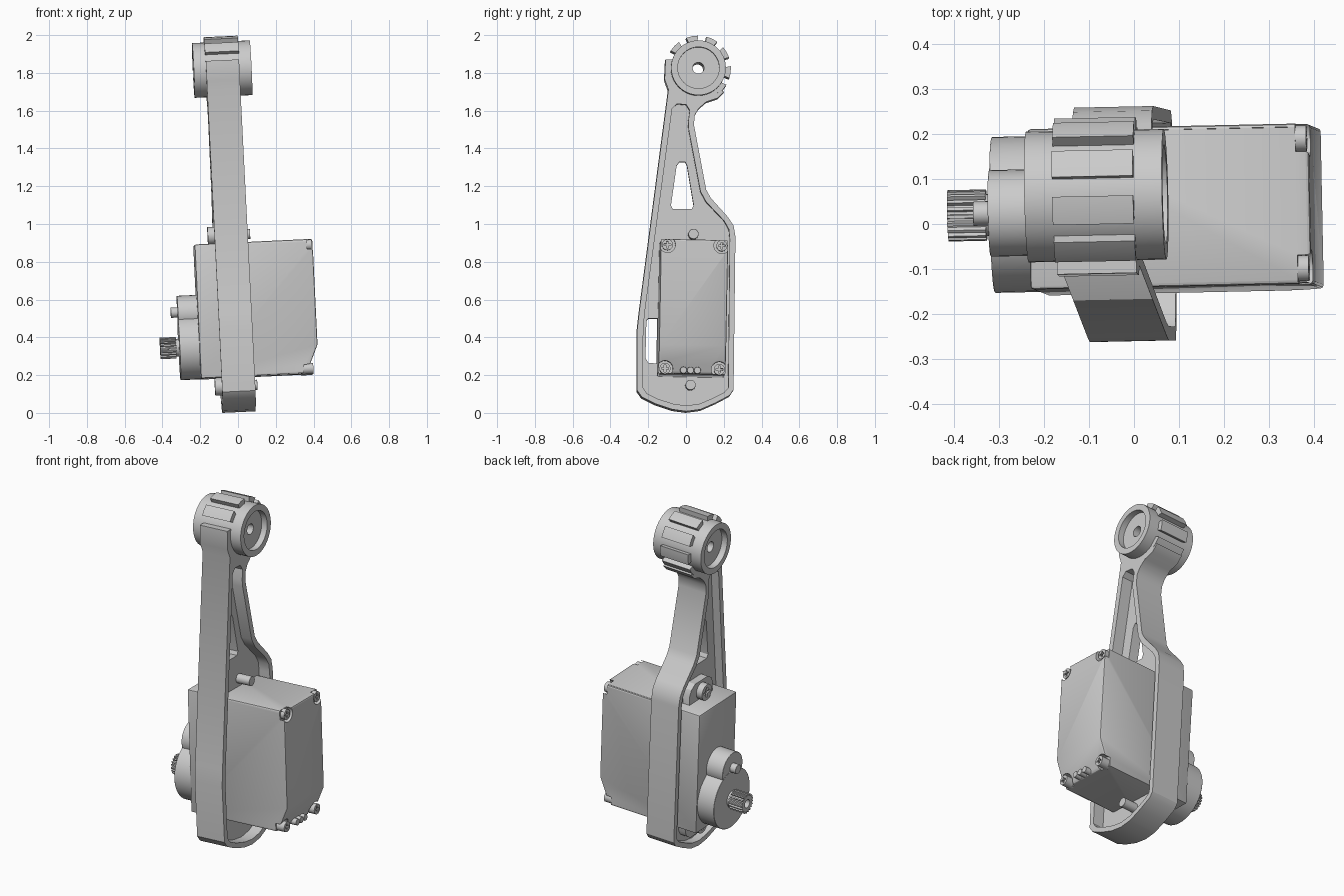
import bpy, bmesh
from math import sin, cos, pi, radians
from mathutils import Matrix, Vector

if "Cube" in bpy.data.objects:
    bpy.data.objects.remove(bpy.data.objects["Cube"])

ALONG_X = Matrix(((0, 0, 1), (1, 0, 0), (0, 1, 0))).to_4x4()    # profile in (y, z)
ALONG_Y = Matrix(((1, 0, 0), (0, 0, -1), (0, 1, 0))).to_4x4()   # profile in (x, z)

# Slight lean of the whole model, and the extra roll of the motor unit
LEAN = (Matrix.Translation((0.005, 0, 0)) @ Matrix.Rotation(radians(-2.75), 4, 'Y')
        @ Matrix.Rotation(radians(1.2), 4, 'Z'))
ROLL = (Matrix.Translation((0, 0, 0.55)) @ Matrix.Rotation(radians(-1.1), 4, 'X')
        @ Matrix.Translation((0, 0, -0.55)))


def circle(cy, cz, r, n=32):
    return [(cy + r * cos(2 * pi * i / n), cz + r * sin(2 * pi * i / n)) for i in range(n)]


def link(name, mesh, matrix):
    mesh.name = name
    ob = bpy.data.objects.new(name, mesh)
    bpy.context.collection.objects.link(ob)
    ob.matrix_world = matrix
    return ob


def prism(name, loops, a, b, motor=True, axis=ALONG_X):
    """Fill the loops (inner loops become holes) and extrude from a to b."""
    cu = bpy.data.curves.new(name, 'CURVE')
    cu.dimensions, cu.fill_mode, cu.extrude = '2D', 'BOTH', abs(b - a) / 2
    for pts in loops:
        sp = cu.splines.new('POLY')
        sp.points.add(len(pts) - 1)
        for p, (u, v) in zip(sp.points, pts):
            p.co = (u, v, 0, 1)
        sp.use_cyclic_u = True
    tmp = bpy.data.objects.new(name + "_tmp", cu)
    bpy.context.collection.objects.link(tmp)
    me = bpy.data.meshes.new_from_object(tmp)
    bpy.data.objects.remove(tmp)
    me.transform(axis @ Matrix.Translation((0, 0, (a + b) / 2)))
    bm = bmesh.new()
    bm.from_mesh(me)
    bmesh.ops.remove_doubles(bm, verts=bm.verts, dist=1e-5)
    bmesh.ops.recalc_face_normals(bm, faces=bm.faces)
    bm.to_mesh(me)
    bm.free()
    return link(name, me, LEAN @ ROLL if motor else LEAN)


def lathe(name, profile, cy, cz, n=40, motor=True):
    """Revolve a closed (radius, x) profile about an axis along x."""
    bm = bmesh.new()
    rings = [[bm.verts.new((x, cy + r * cos(2 * pi * i / n), cz + r * sin(2 * pi * i / n)))
              for r, x in profile] for i in range(n)]
    k = len(profile)
    for i in range(n):
        p, q = rings[i], rings[(i + 1) % n]
        for j in range(k):
            bm.faces.new((p[j], p[(j + 1) % k], q[(j + 1) % k], q[j]))
    bmesh.ops.recalc_face_normals(bm, faces=bm.faces)
    me = bpy.data.meshes.new(name)
    bm.to_mesh(me)
    bm.free()
    return link(name, me, LEAN @ ROLL if motor else LEAN)


def bevel(ob, width, segments=2):
    m = ob.modifiers.new("bevel", 'BEVEL')
    m.width, m.segments, m.limit_method = width, segments, 'ANGLE'
    m.angle_limit = radians(40)


def screw(name, y, z, base, tip, r):
    """Screw head from base to tip, with a cross slot in the tip face."""
    d = 0.014 if tip > base else -0.014
    a, b = 0.62 * r, 0.16 * r
    quarter = [(a, -b), (a, b), (b, b)]
    cross = []
    for i in range(4):
        c, s = round(cos(i * pi / 2)), round(sin(i * pi / 2))
        cross += [(y + c * u - s * v, z + s * u + c * v) for u, v in quarter]
    prism(name + "_base", [circle(y, z, r, 24)], base, tip - d)
    prism(name + "_face", [circle(y, z, r, 24), cross], tip - d, tip)


# Arm: raised rim and recessed web
outer = [(-.11, 1.87), (-.115, 1.765), (-.095, 1.71), (-.25, .53), (-.26, .44), (-.26, .115),
         (-.235, .08), (-.165, .045), (-.075, .015), (0, .005), (.075, .015), (.155, .05),
         (.23, .09), (.25, .12), (.26, .93), (.25, .99), (.22, 1.035), (.13, 1.135),
         (.105, 1.18), (.04, 1.525), (.045, 1.575), (.065, 1.61), (.105, 1.645),
         (.165, 1.665), (.2, 1.7), (.08, 1.73), (-.02, 1.78), (-.07, 1.87)]
pocket = [(-.075, 1.61), (-.05, 1.635), (0, 1.63), (.018, 1.6), (.01, 1.54), (.012, 1.5),
          (.075, 1.17), (.105, 1.115), (.2, 1.015), (.225, .97), (.23, .92), (.222, .13),
          (.2, .105), (.14, .075), (.07, .045), (0, .035), (-.07, .045), (-.15, .07),
          (-.21, .1), (-.23, .13), (-.228, .44), (-.22, .53)]
window = [(-.05, 1.31), (-.035, 1.33), (-.005, 1.33), (.005, 1.31),
          (.04, 1.1), (.03, 1.08), (-.07, 1.08), (-.08, 1.1)]
slot = [(-.21, .49), (-.2, .5), (-.14, .5), (-.14, .26), (-.2, .265), (-.215, .29)]
prism("arm_rim", [outer, pocket], -.088, .088, motor=False)
prism("arm_web", [pocket, window, slot], -.04, .02, motor=False)

# Hub with dished ends, through hole and dovetail teeth
HY, HZ = .063, 1.823
half = [(.03, .118), (.11, .118), (.11, .153), (.145, .153)]
lathe("hub", half + [(r, -x) for r, x in reversed(half)], HY, HZ, motor=False)
teeth = []
for deg in (137, 101, 65, 30, -7, -41):
    c, s = cos(radians(deg)), sin(radians(deg))
    teeth.append([(HY + c * r - s * t, HZ + s * r + c * t)
                  for r, t in ((.135, -.022), (.17, -.032), (.173, 0), (.17, .032), (.135, .022))])
prism("hub_teeth", teeth, -.09, .09, motor=False)

# Motor case with chamfered lower edge and corner notches
MY = .03
case = prism("motor_case", [[(-.195, .19), (.365, .19), (.43, .34), (.43, .9), (-.195, .9)]],
             -MY - .178, -MY + .178, axis=ALONG_Y)
bevel(case, .008)
corners = [(y, z, x) for y in (-.113, .175) for z, x in ((.87, .4), (.215, .352))]
cutters = []
for y, z, x in corners:
    cut = prism("notch_cutter", [circle(y, z, .042, 24)], x, .5)
    cut.hide_render = True
    m = case.modifiers.new("notch", 'BOOLEAN')
    m.operation, m.object, m.solver = 'DIFFERENCE', cut, 'EXACT'
    cutters.append(cut)
bpy.context.view_layer.update()
baked = bpy.data.meshes.new_from_object(case.evaluated_get(bpy.context.evaluated_depsgraph_get()))
case.modifiers.clear()
case.data = baked
for cut in cutters:
    bpy.data.objects.remove(cut)
for i, (y, z, x) in enumerate(corners):
    screw(f"case_screw_{i}", y, z, x - .01, x + (.024 if z > .5 else .05), .029)

# Connector pins
for i in range(3):
    bevel(prism(f"connector_pin_{i}", [circle(-.015 + .037 * i, .208, .018, 16)], .34, .405), .004)

# Mounting ears with their screws
for name, z, d in (("upper", .945, 1), ("lower", .145, -1)):
    ear = [(MY + u, z + d * v) for u, v in ((-.11, -.08), (.11, -.08), (.11, .01), (.095, .04),
                                            (.06, .062), (-.06, .062), (-.095, .04), (-.11, .01))]
    prism(f"{name}_ear", [ear], -.083, -.03)
    screw(f"{name}_mount_screw", MY, z, -.08, -.12, .047)
    bevel(prism(f"{name}_screw_end", [circle(MY, z, .027, 20)], -.03, .105), .006)

# Gear housing, idler pin and splined output shaft
bevel(prism("gear_housing", [circle(MY, .362, .173, 40)], -.3, -.18), .006)
bevel(prism("idler_housing", [circle(MY, .54, .096, 32)], -.299, -.18), .006)
bevel(prism("idler_pin", [circle(MY, .548, .027, 20)], -.335, -.29), .004)
prism("shaft_neck", [circle(MY, .362, .047, 24)], -.33, -.29)
N = 20
spline = []
for i in range(N):
    for k, r in ((0, .057), (.4, .057), (.5, .047), (.9, .047)):
        t = 2 * pi * (i + k) / N
        spline.append((MY + r * cos(t), .362 + r * sin(t)))
prism("shaft_spline", [spline, circle(MY, .362, .024, 20)], -.4, -.315)

# Stand on the ground and smooth the curved faces
bpy.context.view_layer.update()
parts = [o for o in bpy.context.scene.objects if o.type == 'MESH']
low = min((o.matrix_world @ v.co).z for o in parts for v in o.data.vertices)
bpy.ops.object.select_all(action='DESELECT')
for o in parts:
    o.matrix_world = Matrix.Translation((0, 0, -low)) @ o.matrix_world
    o.select_set(True)
bpy.context.view_layer.objects.active = parts[0]
bpy.ops.object.shade_smooth_by_angle(angle=radians(30))
